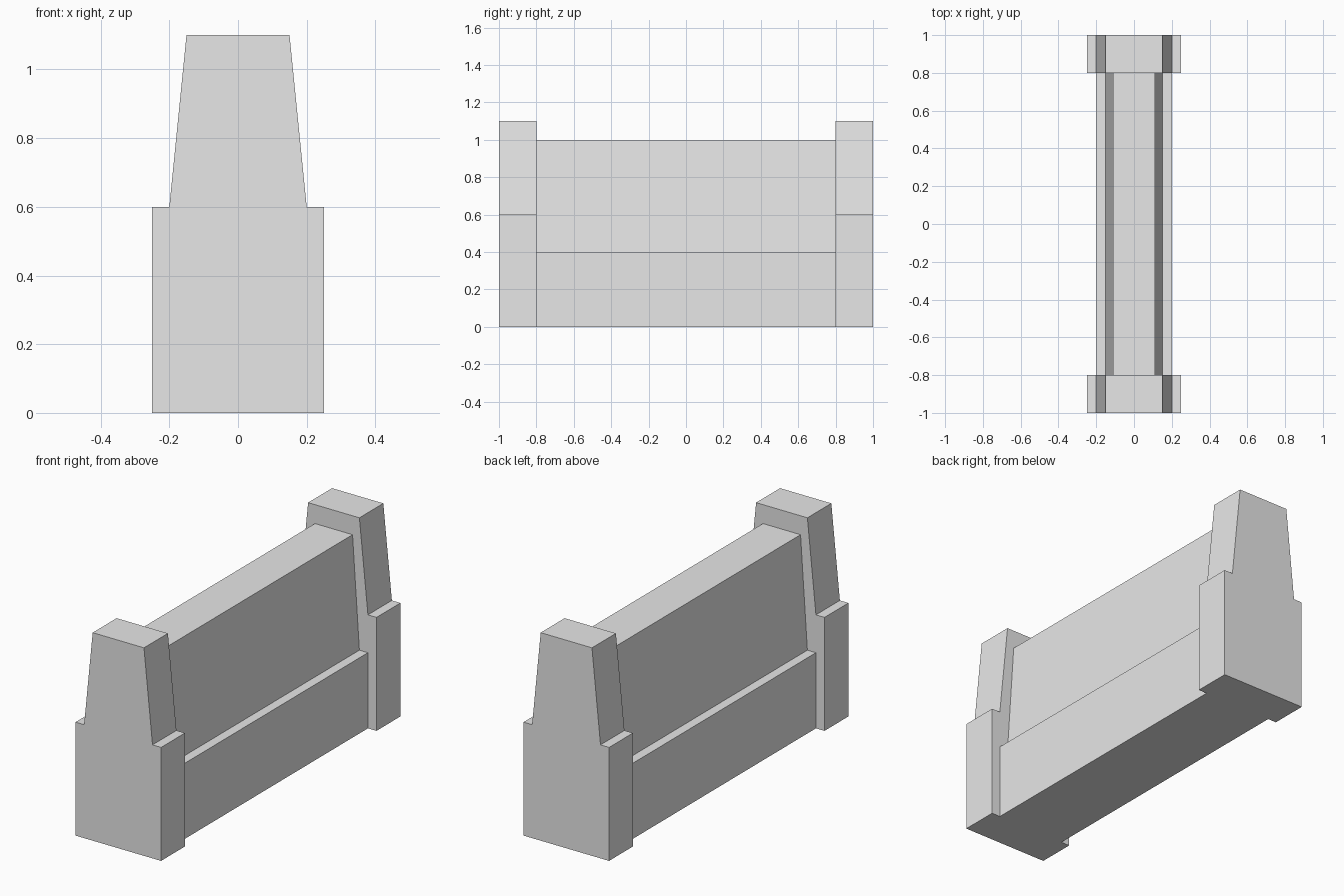
import bpy
import bmesh

cube = bpy.data.objects.get("Cube")
if cube:
    bpy.data.objects.remove(cube, do_unlink=True)

# Single stone colour
stone = bpy.data.materials.new("light_grey_stone")
stone.use_nodes = True
grey = (0.8, 0.8, 0.8, 1)
stone.diffuse_color = grey
stone.node_tree.nodes["Principled BSDF"].inputs["Base Color"].default_value = grey


def extrude_profile(name, half_profile, y_start, y_end):
    """Mirror a half profile of (x, z) across x = 0 and extrude it along y."""
    outline = half_profile + [(-x, z) for x, z in reversed(half_profile)]
    bm = bmesh.new()
    face = bm.faces.new([bm.verts.new((x, y_start, z)) for x, z in outline])
    result = bmesh.ops.extrude_face_region(bm, geom=[face], use_keep_orig=True)
    moved = [v for v in result["geom"] if isinstance(v, bmesh.types.BMVert)]
    bmesh.ops.translate(bm, verts=moved, vec=(0, y_end - y_start, 0))
    bmesh.ops.recalc_face_normals(bm, faces=bm.faces)
    mesh = bpy.data.meshes.new(name)
    bm.to_mesh(mesh)
    bm.free()
    mesh.materials.append(stone)
    obj = bpy.data.objects.new(name, mesh)
    bpy.context.collection.objects.link(obj)
    return obj


# Stepped, tapering cross-sections
post_profile = [(0.25, 0), (0.25, 0.6), (0.2, 0.6), (0.15, 1.1)]
wall_profile = [(0.2, 0), (0.2, 0.4), (0.15, 0.4), (0.11, 1.0)]

# End posts and the wall between them
extrude_profile("front_post", post_profile, -1, -0.8)
extrude_profile("back_post", post_profile, 0.8, 1)
extrude_profile("wall", wall_profile, -0.8, 0.8)
